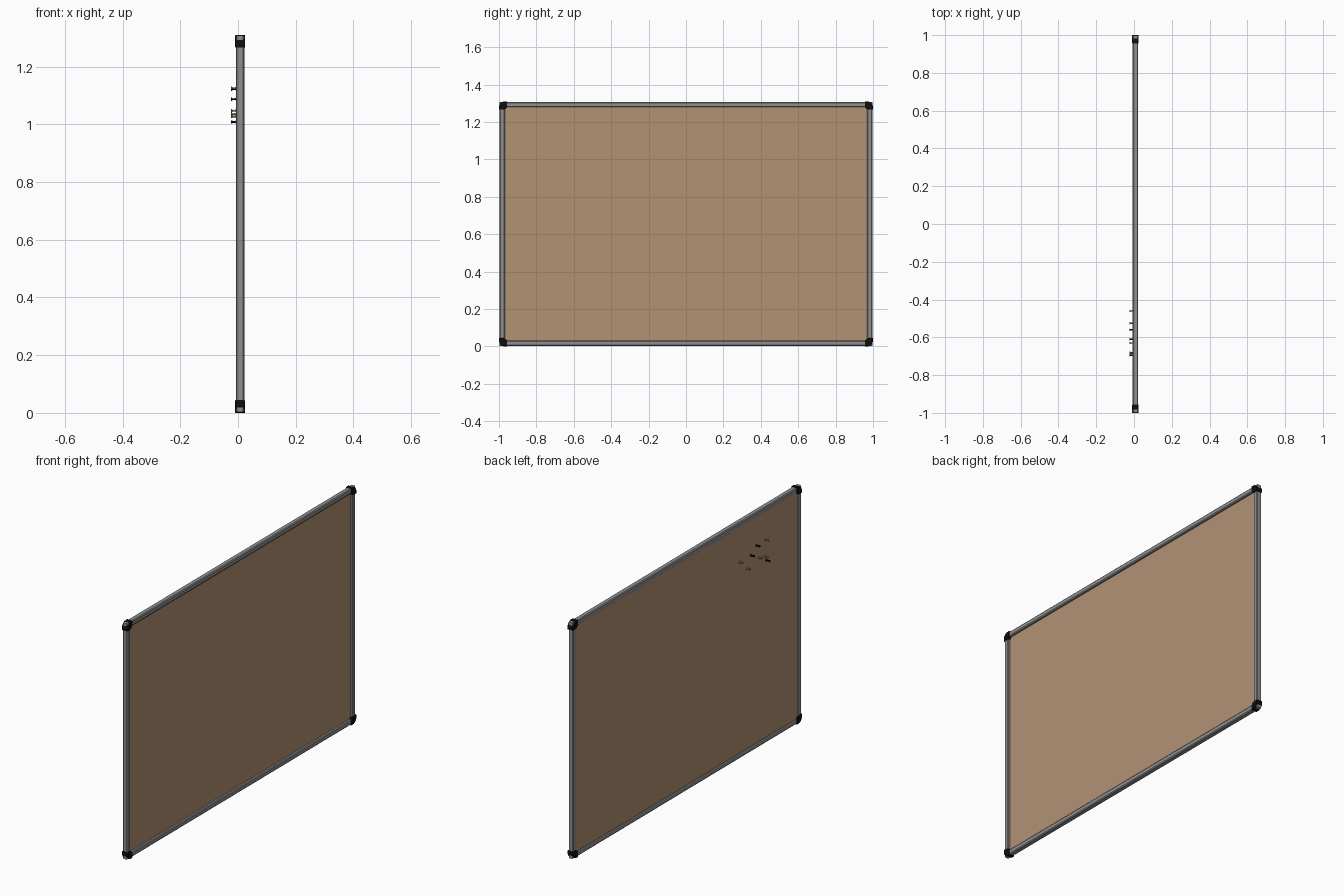
import bpy, bmesh, math
from mathutils import Matrix, Vector

if "Cube" in bpy.data.objects:
    bpy.data.objects.remove(bpy.data.objects["Cube"])

H = 1.31            # board height


def material(name, rgb):
    m = bpy.data.materials.new(name)
    m.diffuse_color = (*rgb, 1)
    m.use_nodes = True
    m.node_tree.nodes["Principled BSDF"].inputs["Base Color"].default_value = m.diffuse_color
    return m


CORK = material("cork", (0.45, 0.29, 0.175))
METAL = material("aluminium", (0.28, 0.28, 0.28))
BLACK = material("black plastic", (0.005, 0.005, 0.005))


def finish(bm, name, mat, smooth=False):
    bmesh.ops.recalc_face_normals(bm, faces=bm.faces)
    me = bpy.data.meshes.new(name)
    bm.to_mesh(me)
    bm.free()
    me.materials.append(mat)
    ob = bpy.data.objects.new(name, me)
    bpy.context.collection.objects.link(ob)
    if smooth:
        bpy.context.view_layer.objects.active = ob
        ob.select_set(True)
        bpy.ops.object.shade_smooth_by_angle(angle=math.radians(35))
        ob.select_set(False)
    return ob


# cork panel
bm = bmesh.new()
bmesh.ops.create_cube(bm, size=1, matrix=Matrix.Translation((0.003, 0, H / 2))
                      @ Matrix.Diagonal((0.012, 1.95, H - 0.05, 1)))
finish(bm, "cork_panel", CORK)

# frame: one rail profile (x, inset from outer edge) swept round with mitred corners
profile = [(-0.003, 0.003), (-0.007, 0.008), (-0.007, 0.027), (-0.005, 0.031),
           (0.018, 0.031), (0.022, 0.026), (0.022, 0.008), (0.018, 0.003)]
bm = bmesh.new()
rings = []
for sy, sz in ((-1, -1), (1, -1), (1, 1), (-1, 1)):
    rings.append([bm.verts.new((x, sy * (1 - i), H / 2 + sz * (H / 2 - i))) for x, i in profile])
n = len(profile)
for k in range(4):
    a, b = rings[k], rings[(k + 1) % 4]
    for j in range(n):
        bm.faces.new((a[j], a[(j + 1) % n], b[(j + 1) % n], b[j]))
finish(bm, "frame", METAL)

# corner caps: rounded outside, rounded nose inside
C = 0.044
R = 0.032
outline = [(0, C), *[(R - R * math.cos(t), R - R * math.sin(t))
                     for t in (math.pi / 2 * i / 8 for i in range(9))], (C, 0),
           (C, 0.026), (0.04, 0.034), (0.034, 0.04), (0.026, C)]
for sy, side in ((-1, "left"), (1, "right")):
    for sz, level in ((-1, "lower"), (1, "upper")):
        bm = bmesh.new()
        f = bm.faces.new([bm.verts.new((-0.010, sy * (1 - u), H / 2 + sz * (H / 2 - v)))
                          for u, v in outline])
        ext = bmesh.ops.extrude_face_region(bm, geom=[f])
        vs = [v for v in ext["geom"] if isinstance(v, bmesh.types.BMVert)]
        bmesh.ops.translate(bm, verts=vs, vec=(0.035, 0, 0))
        rim = [e for e in bm.edges if abs(e.verts[0].co.x - e.verts[1].co.x) < 1e-6]
        bmesh.ops.bevel(bm, geom=rim, offset=0.002, segments=1, affect='EDGES')
        finish(bm, f"cap_{level}_{side}", BLACK, True)

# push pins: lathed profile (distance from board, radius)
pin = [(0, 0.0065), (0.003, 0.0065), (0.006, 0.0035), (0.015, 0.003),
       (0.018, 0.006), (0.022, 0.006)]
SEG = 14
spots = [(-0.685, 1.125, CORK), (-0.61, 1.122, BLACK), (-0.56, 1.087, BLACK),
         (-0.63, 1.047, CORK), (-0.68, 1.035, CORK), (-0.695, 1.008, BLACK),
         (-0.46, 1.087, CORK), (-0.525, 1.027, CORK)]
for k, (y, z, mat) in enumerate(spots):
    bm = bmesh.new()
    rings = [[bm.verts.new((-0.003 - d, y + r * math.cos(2 * math.pi * i / SEG),
                            z + r * math.sin(2 * math.pi * i / SEG)))
              for i in range(SEG)] for d, r in pin]
    for a, b in zip(rings, rings[1:]):
        for i in range(SEG):
            j = (i + 1) % SEG
            bm.faces.new((a[i], a[j], b[j], b[i]))
    bm.faces.new(rings[0])
    bm.faces.new(rings[-1])
    finish(bm, f"push_pin_{k + 1}", mat, True)
